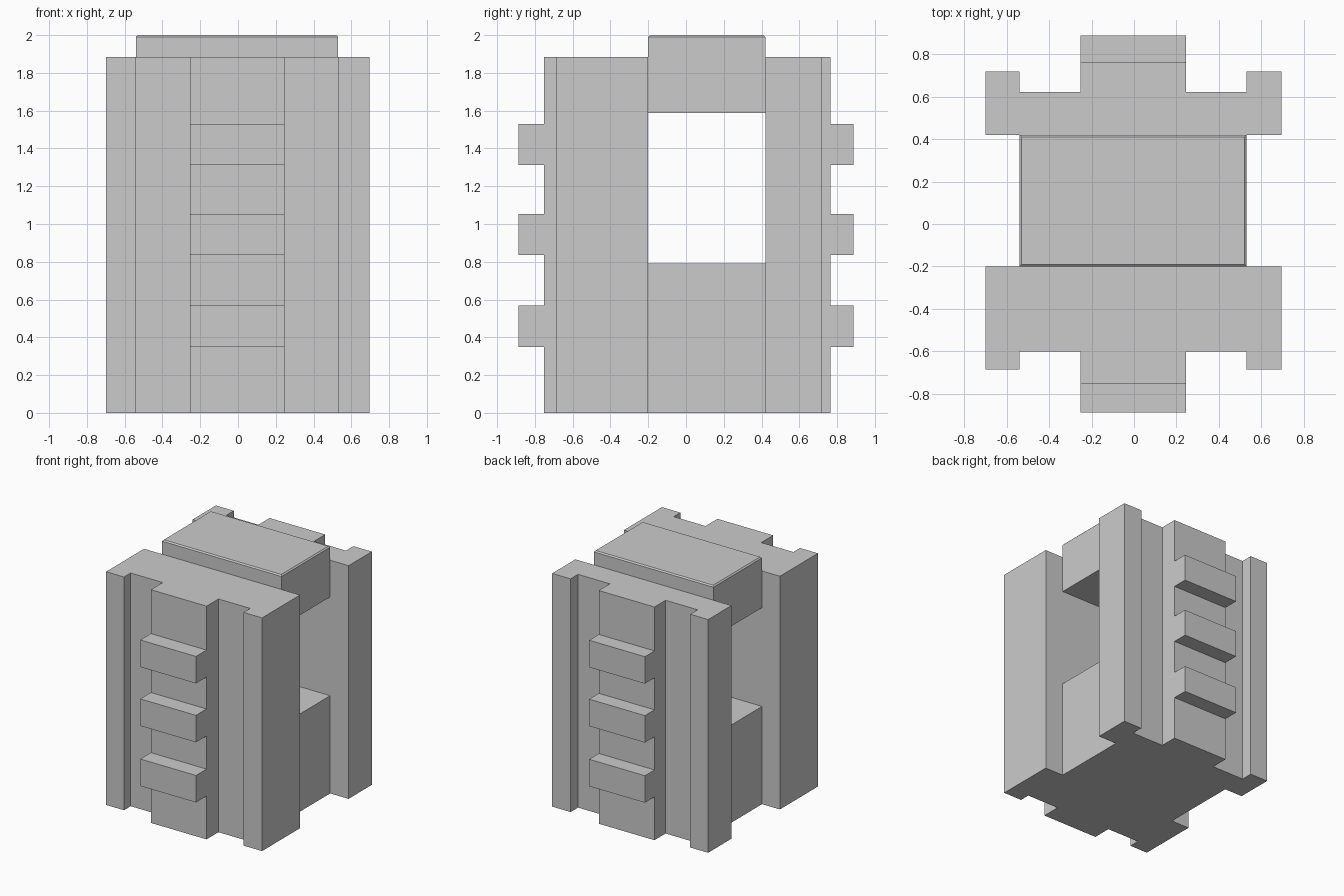
import bpy, bmesh

if "Cube" in bpy.data.objects:
    bpy.data.objects.remove(bpy.data.objects["Cube"])

WALL_TOP = 1.885
X0, X1 = -0.70, 0.695        # outer width
P0, P1 = -0.54, 0.53         # inner edge of corner posts
R0, R1 = -0.253, 0.245       # central rib


def finish(name, bm):
    bmesh.ops.recalc_face_normals(bm, faces=bm.faces)
    mesh = bpy.data.meshes.new(name)
    bm.to_mesh(mesh)
    bm.free()
    obj = bpy.data.objects.new(name, mesh)
    bpy.context.collection.objects.link(obj)
    return obj


def prism(name, outline, z0, z1):
    bm = bmesh.new()
    face = bm.faces.new([bm.verts.new((x, y, z0)) for x, y in outline])
    ext = bmesh.ops.extrude_face_region(bm, geom=[face])["geom"]
    verts = [g for g in ext if isinstance(g, bmesh.types.BMVert)]
    bmesh.ops.translate(bm, verts=verts, vec=(0, 0, z1 - z0))
    return finish(name, bm)


def box(name, x0, x1, y0, y1, z0, z1):
    return prism(name, [(x0, y0), (x1, y0), (x1, y1), (x0, y1)], z0, z1)


def wall(name, inner, recess, post, rib, tip):
    # Wall with corner posts and a central rib, drawn as a plan outline
    prism(name + "_wall", [
        (X0, inner), (X0, post), (P0, post), (P0, recess),
        (R0, recess), (R0, rib), (R1, rib), (R1, recess),
        (P1, recess), (P1, post), (X1, post), (X1, inner)], 0, WALL_TOP)
    # Three rungs projecting from the rib
    for i, z in enumerate((0.35, 0.836, 1.312)):
        box(f"{name}_rung_{i + 1}", R0, R1, *sorted((rib, tip)), z, z + 0.218)


wall("front", -0.20, -0.60, -0.685, -0.752, -0.887)
wall("back", 0.42, 0.622, 0.717, 0.764, 0.887)

# Lower core block between the walls
box("lower_core", P0, P1, -0.20, 0.42, 0, 0.79)

# Upper core block with a fine chamfer around its top
upper = box("upper_core", P0, P1, -0.20, 0.42, 1.588, 2.0)
bm = bmesh.new()
bm.from_mesh(upper.data)
top_edges = [e for e in bm.edges if all(v.co.z > 1.99 for v in e.verts)]
bmesh.ops.bevel(bm, geom=top_edges, offset=0.01, segments=1, affect='EDGES')
bm.to_mesh(upper.data)
bm.free()
